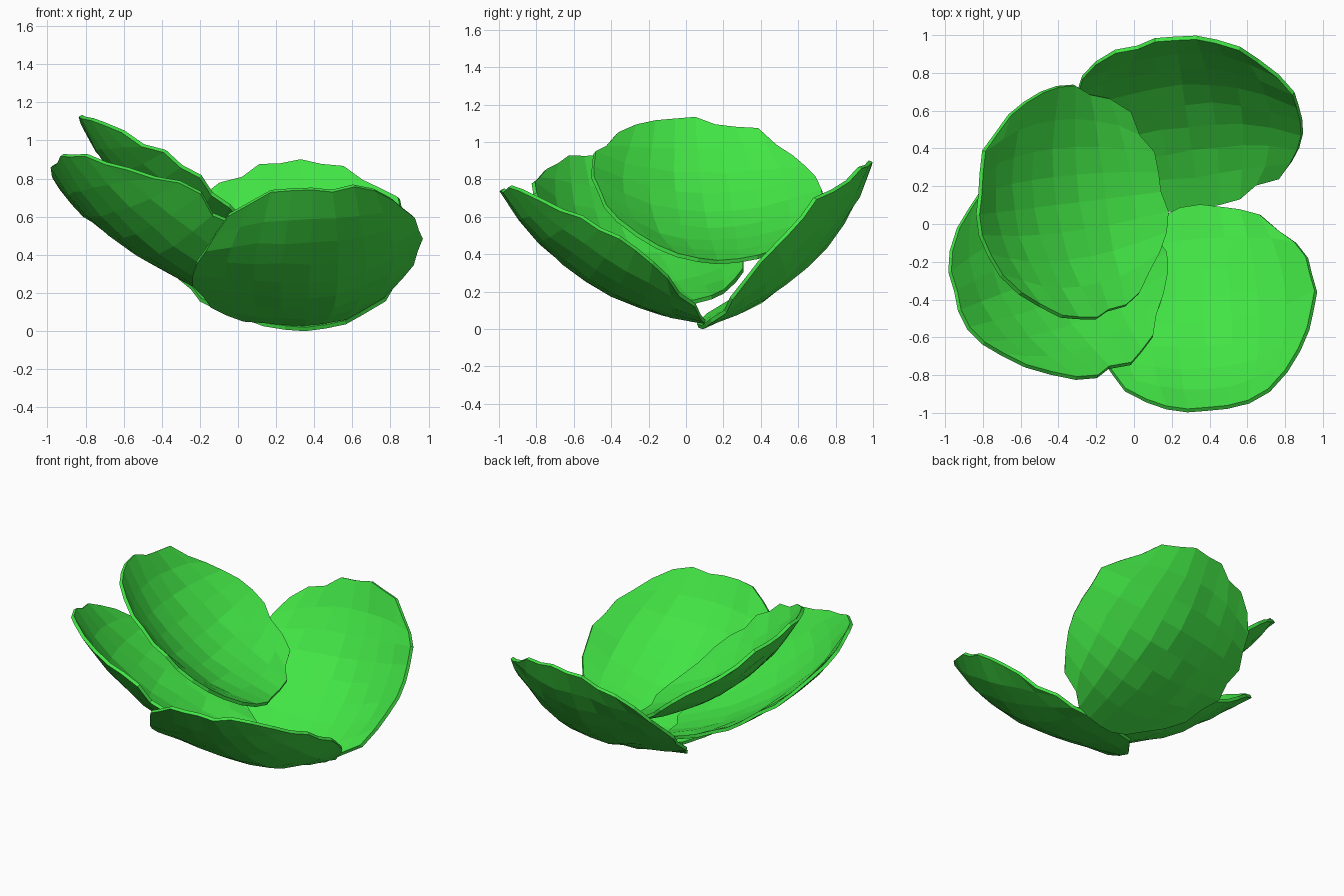
import bpy, math, random
from mathutils import Vector

if "Cube" in bpy.data.objects:
    bpy.data.objects.remove(bpy.data.objects["Cube"])

random.seed(4)
N = 8  # quads across each leaf

green = bpy.data.materials.new("leaf_green")
green.diffuse_color = (0.055, 0.78, 0.06, 1)
green.use_nodes = True
green.node_tree.nodes["Principled BSDF"].inputs["Base Color"].default_value = green.diffuse_color


def leaf(name, base, tip, half_width, rise_minus, rise_plus, end_rise, twist=0):
    """Cupped round leaf, midrib from base to tip; each side has its own rise."""
    base, tip = Vector(base), Vector(tip)
    along = (tip - base) / 2
    b = along.length
    t_axis = along.normalized()
    s_axis = Vector((0, 0, 1)).cross(t_axis).normalized()
    normal = t_axis.cross(s_axis)
    if normal.z < 0:
        normal.negate()
    centre = (base + tip) / 2 - normal * end_rise
    verts, faces = [], []
    for i in range(N + 1):
        for j in range(N + 1):
            u, v = 2 * i / N - 1, 2 * j / N - 1
            # square grid rounded into a disc, with a ragged rim
            s = u * math.sqrt(1 - v * v / 2)
            t = v * math.sqrt(1 - u * u / 2)
            rim = max(abs(u), abs(v)) == 1
            k = random.uniform(0.98, 1.05) if rim else 1
            s, t = s * k, t * k
            rise = rise_plus if s > 0 else rise_minus
            lift = rise * s * s + end_rise * t * t + twist * s * t
            lift += random.uniform(-0.008, 0.008)
            verts.append(centre + s_axis * (half_width * s)
                         + t_axis * (b * t) + normal * lift)
    for i in range(N):
        for j in range(N):
            q = i * (N + 1) + j
            faces.append((q, q + N + 1, q + N + 2, q + 1))
    me = bpy.data.meshes.new(name)
    me.from_pydata(verts, [], faces)
    me.update()
    if me.polygons[len(faces) // 2].normal.z < 0:
        me.flip_normals()
    me.materials.append(green)
    ob = bpy.data.objects.new(name, me)
    bpy.context.collection.objects.link(ob)
    # thin leaf thickness
    mod = ob.modifiers.new("thickness", 'SOLIDIFY')
    mod.thickness = 0.022
    mod.offset = 0


# four leaves, overlapping around the heart
leaf("front_leaf", (0.35, 0.09, 0.04), (0.39, -0.98, 0.74), 0.59, 0.04, 0.27, 0.15)
leaf("back_leaf", (0.35, 0.10, 0.02), (0.22, 0.98, 0.86), 0.59, 0.26, 0.03, 0.145, -0.04)
leaf("left_outer_leaf", (0.12, -0.06, 0.14), (-0.91, -0.45, 0.89), 0.57, 0.10, 0.27, 0.14, 0.05)
leaf("left_inner_leaf", (0.15, 0.17, 0.36), (-0.82, 0.05, 1.10), 0.60, 0.14, 0.22, 0.14)
